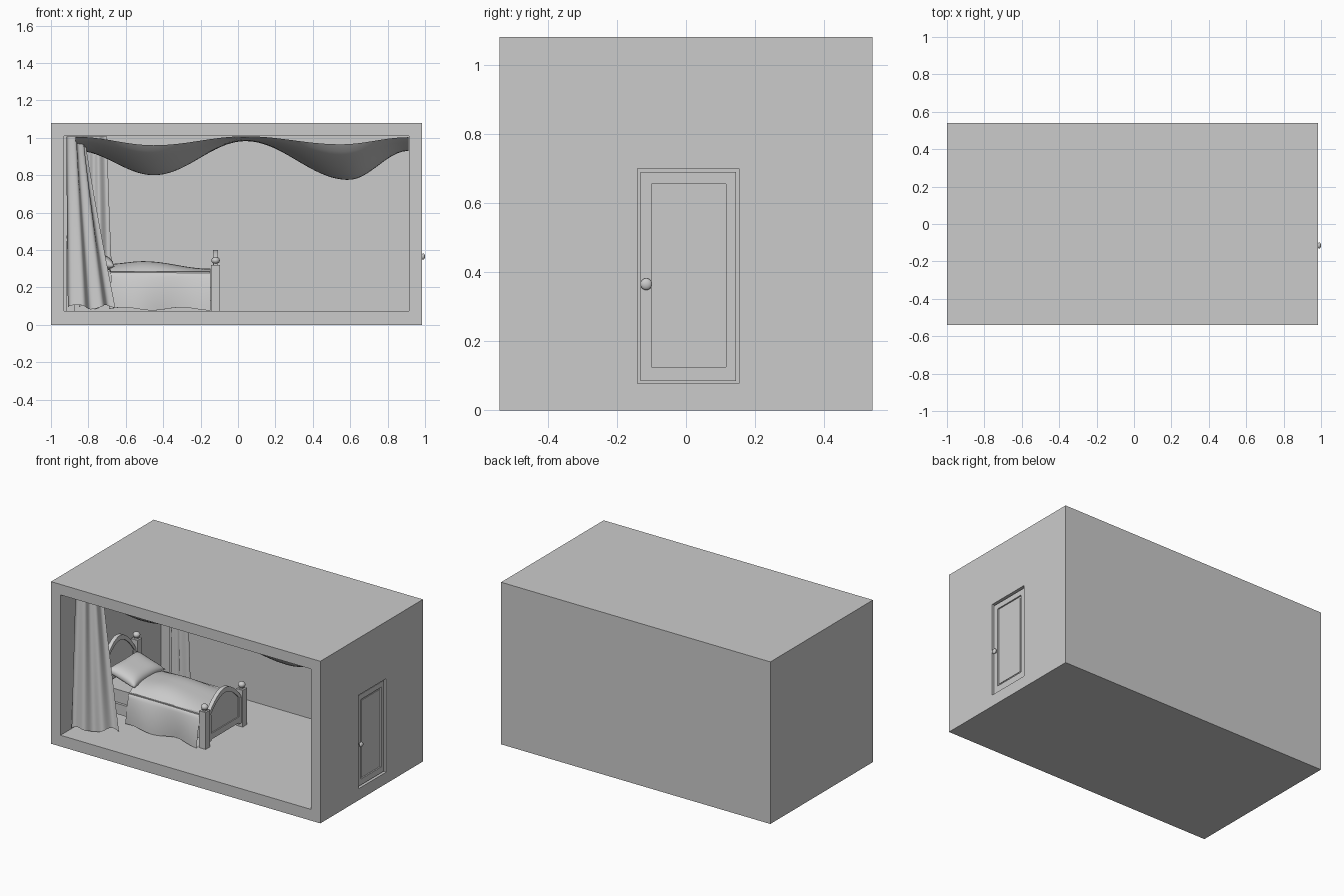
import bpy, bmesh, math
from math import sin, cos, pi

if "Cube" in bpy.data.objects:
    bpy.data.objects.remove(bpy.data.objects["Cube"])


def finish(name, bm, smooth=False):
    bmesh.ops.recalc_face_normals(bm, faces=bm.faces)
    me = bpy.data.meshes.new(name)
    bm.to_mesh(me)
    bm.free()
    ob = bpy.data.objects.new(name, me)
    bpy.context.collection.objects.link(ob)
    if smooth:
        for p in me.polygons:
            p.use_smooth = True
    return ob


def box(name, x0, x1, y0, y1, z0, z1):
    bm = bmesh.new()
    bmesh.ops.create_cube(bm, size=1)
    for v in bm.verts:
        v.co = (x0 + (v.co.x + .5) * (x1 - x0), y0 + (v.co.y + .5) * (y1 - y0),
                z0 + (v.co.z + .5) * (z1 - z0))
    return finish(name, bm)


def prism(name, yz, x0, x1):
    """Extrude a y-z outline along x."""
    bm = bmesh.new()
    f = bm.faces.new([bm.verts.new((x0, y, z)) for y, z in yz])
    r = bmesh.ops.extrude_face_region(bm, geom=[f])
    for v in r['geom']:
        if isinstance(v, bmesh.types.BMVert):
            v.co.x = x1
    return finish(name, bm)


def ball(name, c, s):
    bm = bmesh.new()
    bmesh.ops.create_uvsphere(bm, u_segments=20, v_segments=12, radius=1)
    for v in bm.verts:
        v.co = [c[i] + v.co[i] * s[i] for i in range(3)]
    return finish(name, bm, True)


def sheet(name, fn, nu, nv):
    """Smooth cloth surface from a function of u, v in 0..1."""
    bm = bmesh.new()
    g = [[bm.verts.new(fn(i / nu, j / nv)) for j in range(nv + 1)] for i in range(nu + 1)]
    for i in range(nu):
        for j in range(nv):
            bm.faces.new((g[i][j], g[i + 1][j], g[i + 1][j + 1], g[i][j + 1]))
    bmesh.ops.remove_doubles(bm, verts=bm.verts, dist=1e-5)
    return finish(name, bm, True)


def ease(x, knots):
    """Cosine interpolation through (x, value) knots."""
    if x <= knots[0][0]:
        return knots[0][1]
    for (a, p), (b, q) in zip(knots, knots[1:]):
        if x <= b:
            return p + (q - p) * (1 - cos(pi * (x - a) / (b - a))) / 2
    return knots[-1][1]


def lerp(a, b, t):
    return a + (b - a) * t


# room shell with open front and door recess
room = box("room_shell", -1, .985, -.54, .54, 0, 1.08)
cutters = [box("room_cutter", -.93, .915, -.7, .52, .075, 1.01),
           box("door_cutter", .96, 1.1, -.14, .153, .077, .70)]
for c in cutters:
    c.hide_render = True
    c.hide_viewport = False
    c.display_type = 'WIRE'
    m = room.modifiers.new("cut", 'BOOLEAN')
    m.operation = 'DIFFERENCE'
    m.solver = 'EXACT'
    m.object = c

# door: slab, raised border, knob
box("door_slab", .958, .967, -.132, .145, .085, .69)
for n, y0, y1, z0, z1 in (("left", -.132, -.10, .085, .69), ("right", .115, .145, .085, .69),
                          ("bottom", -.10, .115, .085, .125), ("top", -.10, .115, .655, .69)):
    box("door_border_" + n, .962, .976, y0, y1, z0, z1)
box("door_panel", .962, .971, -.088, .103, .137, .643)
ball("door_knob", (.990, -.115, .365), (.010, .017, .017))
box("door_knob_stem", .97, .99, -.121, -.109, .359, .371)

# bed ends: two posts with finials, panel, arched rail
YA, YB, YC = -.18, .21, .015


def bed_end(tag, x, post, side, peak):
    for n, y in (("front", YA), ("back", YB)):
        inward = 1 if y == YA else -1
        box(f"{tag}_post_{n}", x - .024, x + .024, y - .024, y + .024, .075, post)
        yi = sorted((y + inward * .02, y + inward * .05))
        box(f"{tag}_stile_{n}", x - .014, x + .014, *yi, .1, side)
        box(f"{tag}_neck_{n}", x - .012, x + .012, y - .012, y + .012, post, post + .012)
        ball(f"{tag}_finial_{n}", (x, y, post + .024), (.023, .023, .019))
    n = 24
    y0, y1 = YA + .02, YB - .02

    def arc(drop):
        return [(lerp(y0, y1, i / n), side - drop + (peak - side) * sin(pi * i / n) ** .9)
                for i in range(n + 1)]
    prism(tag + "_panel", [(y0, .13)] + arc(.015) + [(y1, .13)], x - .007, x + .007)
    prism(tag + "_arch_rail", arc(.032) + arc(0)[::-1], x - .013, x + .013)
    box(tag + "_bottom_rail", x - .014, x + .014, y0, y1, .11, .15)


bed_end("footboard", -.12, .32, .275, .40)
bed_end("headboard", -.895, .445, .385, .54)

# bed body
for n, y in (("front", YA), ("back", YB)):
    box("side_rail_" + n, -.88, -.13, y - .012, y + .012, .13, .20)
box("mattress", -.875, -.15, -.175, .205, .15, .285)


# quilt draped over the bed
def quilt(u, v):
    x = lerp(-.69, -.148, u)
    top = ease(x, [(-.69, .325), (-.5, .34), (-.15, .30)])
    a = abs(2 * v - 1)
    s = 1 if v > .5 else -1
    if a < .55:
        t = a / .55
        off, z = .195 * t, top - (top - .275) * t ** 3
    else:
        t = (a - .55) / .45
        off = .195 + .03 * sin(t * pi / 2) + .012 * t * sin(u * 9 + s)
        z = .275 - .19 * t ** 1.3 + .008 * t * sin(u * 11)
    return x + .01 * sin(v * 9) * (1 - u), YC + s * off, z


sheet("quilt", quilt, 36, 48)


# pillow leaning on the headboard
def pillow(u, v):
    up = 1 if u < .5 else -1
    p = (4 * u - 1) if u < .5 else (3 - 4 * u)
    q = 2 * v - 1
    h = .042 * up * (max(0, 1 - p ** 4) * max(0, 1 - q ** 4)) ** .6
    lx = .11 * p * (1 - .08 * (1 - q * q))
    ly = .165 * q * (1 - .06 * (1 - p * p))
    a = .3
    return -.765 + lx * cos(a) + h * sin(a), YC + ly, .345 - lx * sin(a) + h * cos(a)


sheet("pillow", pillow, 40, 24)

# draped ceiling canopy with two swags
EDGE = [(-.86, 1.005), (-.45, .96), (.04, 1.008), (.55, .965), (.912, 1.003)]
DEEP = [(-.86, .93), (-.45, .80), (.04, .982), (.59, .775), (.912, .93)]


def canopy(u, v):
    x = lerp(-.87, .912, u)
    y = lerp(-.44, .47, v)
    k = max(0, sin(pi * v)) ** .7
    return x, y, lerp(ease(x, EDGE), ease(x, DEEP), k)


sheet("canopy", canopy, 64, 32)


# gathered curtains at the left corners of the canopy
def curtain(name, top, bottom, amp, flare):
    def fn(u, v):
        z = lerp(1.008, .095, v) + .012 * v * sin(u * 10)
        k = v ** flare
        a = [lerp(top[i], bottom[i], k) for i in range(4)]
        x, y = lerp(a[0], a[2], u), lerp(a[1], a[3], u)
        dx, dy = a[2] - a[0], a[3] - a[1]
        ln = math.hypot(dx, dy)
        w = amp * (.7 + .5 * v) * sin(u * pi * 5 + .6 * v) - .02 * sin(pi * u)
        return max(-.925, x - dy / ln * w), y + dx / ln * w, z
    sheet(name, fn, 48, 28)


curtain("curtain_front", (-.918, -.40, -.82, -.26), (-.905, -.46, -.66, -.31), .013, 1.1)
curtain("curtain_back", (-.84, .48, -.70, .46), (-.85, .48, -.665, .46), .010, 1.2)
